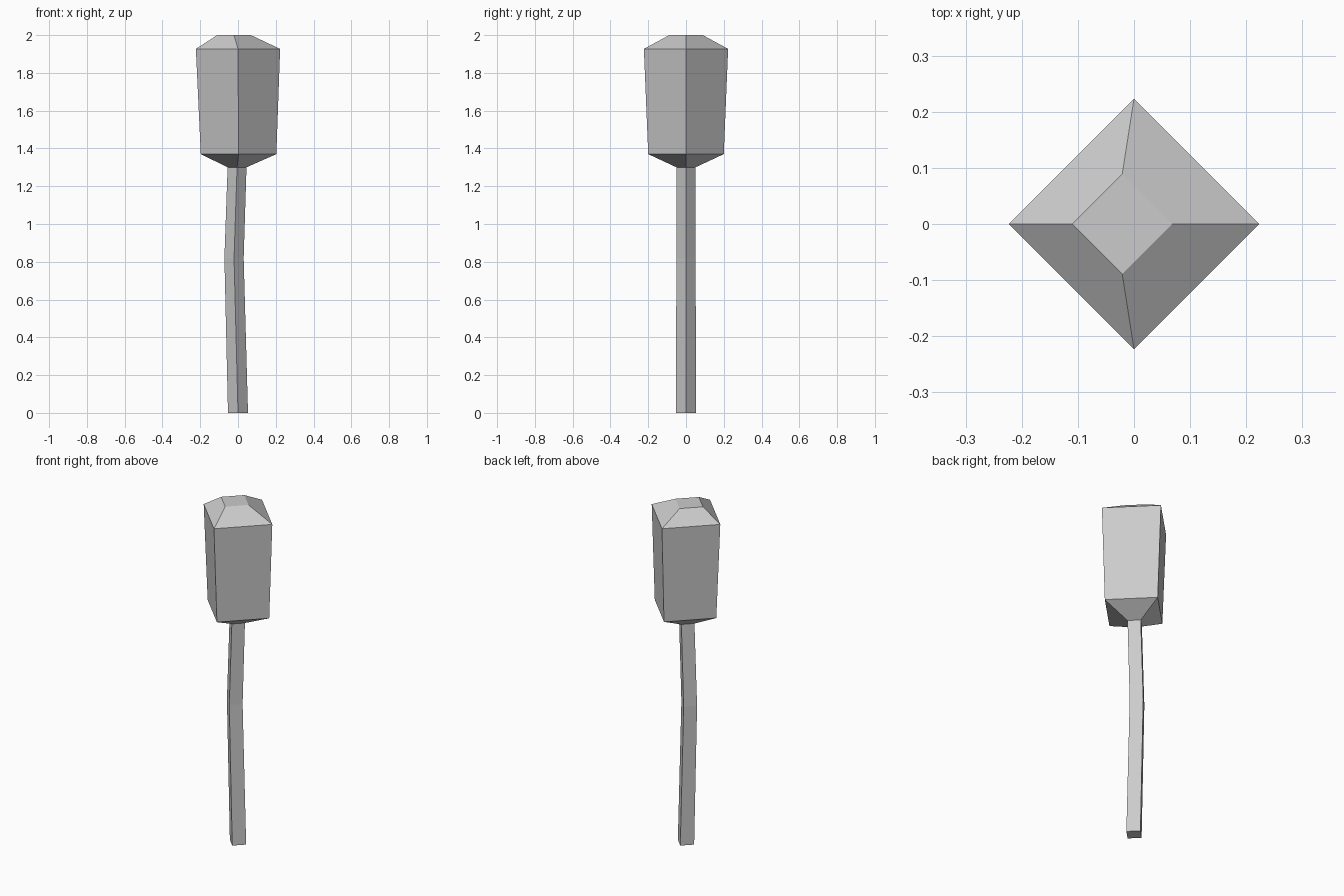
import bpy
import bmesh
import math

if "Cube" in bpy.data.objects:
    bpy.data.objects.remove(bpy.data.objects["Cube"])

grey = bpy.data.materials.new("plain grey")
grey.diffuse_color = (0.6, 0.6, 0.6, 1)
grey.use_nodes = True
grey.node_tree.nodes["Principled BSDF"].inputs["Base Color"].default_value = grey.diffuse_color


def loft(name, rings, cap_bottom=False, cap_top=False):
    """Skin four-sided diamond rings given as (z, centre x, radius)."""
    bm = bmesh.new()
    loops = []
    for z, cx, r in rings:
        loops.append([bm.verts.new((cx + r * math.cos(i * math.pi / 2),
                                    r * math.sin(i * math.pi / 2), z))
                      for i in range(4)])
    for a, b in zip(loops, loops[1:]):
        for i in range(4):
            j = (i + 1) % 4
            bm.faces.new((a[i], a[j], b[j], b[i]))
    if cap_bottom:
        bm.faces.new(loops[0][::-1])
    if cap_top:
        bm.faces.new(loops[-1])
    mesh = bpy.data.meshes.new(name)
    bm.to_mesh(mesh)
    bm.free()
    mesh.materials.append(grey)
    obj = bpy.data.objects.new(name, mesh)
    bpy.context.collection.objects.link(obj)
    return obj


# Slightly bent stem, closed at the foot
neck = (1.30, -0.005, 0.05)
loft("stem", [(0, 0, 0.053), (0.82, -0.021, 0.051), neck], cap_bottom=True)

# Flared head growing from the stem, with a bevelled top
loft("head", [neck, (1.37, 0.003, 0.2), (1.927, 0, 0.223), (2.0, -0.021, 0.089)],
     cap_top=True)
